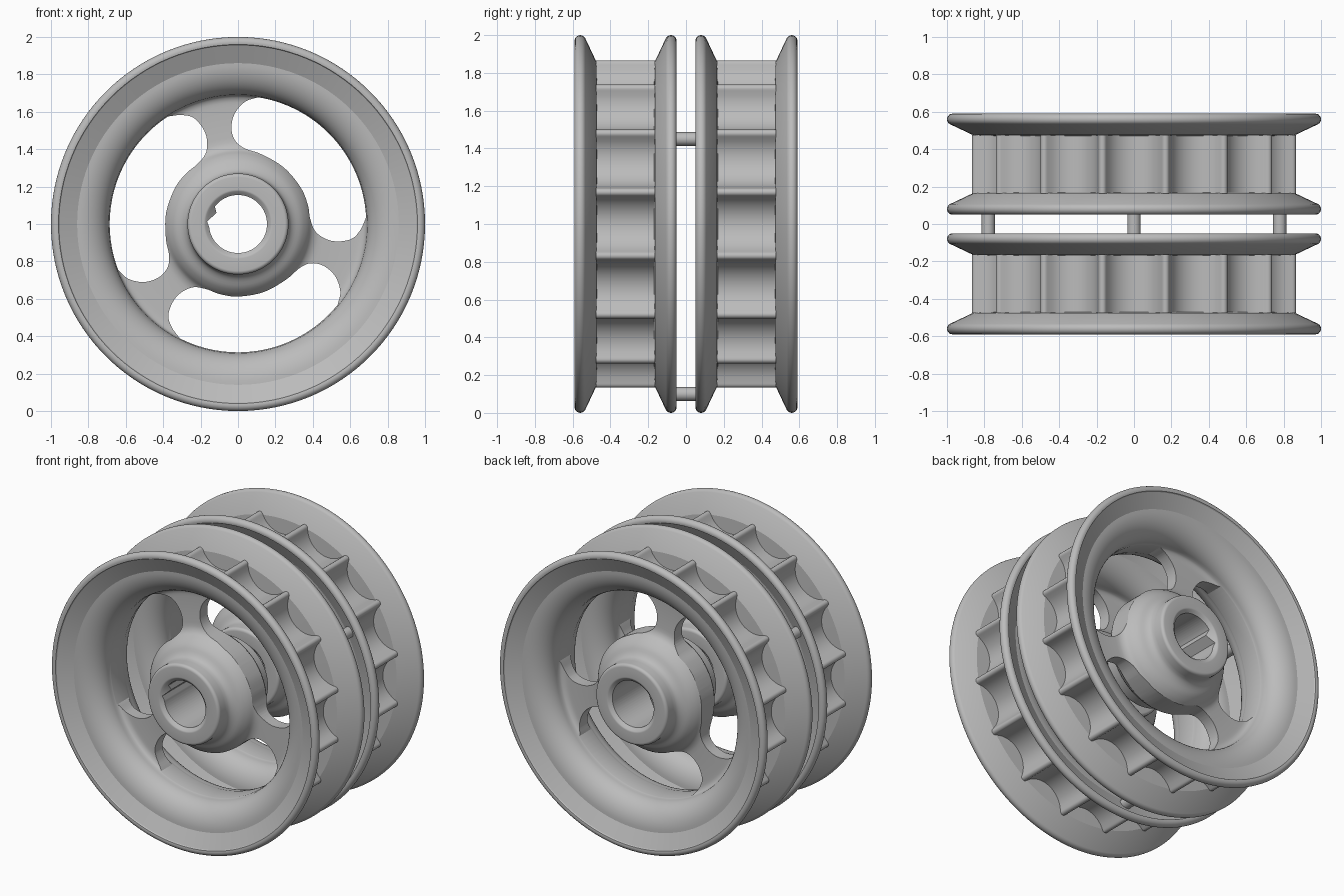
import bpy, bmesh
from math import cos, sin, pi, radians, hypot, atan2
from mathutils import Vector

cube = bpy.data.objects.get("Cube")
if cube:
    bpy.data.objects.remove(cube, do_unlink=True)

grey = bpy.data.materials.new("plain_grey")
grey.use_nodes = True
grey.diffuse_color = (0.5, 0.5, 0.5, 1)
grey.node_tree.nodes["Principled BSDF"].inputs["Base Color"].default_value = (0.5, 0.5, 0.5, 1)

HALF_GAP = 0.32     # distance of each wheel's middle from y = 0
SEGMENTS = 128


def make_object(name, bm, y=0.0):
    bmesh.ops.recalc_face_normals(bm, faces=bm.faces)
    mesh = bpy.data.meshes.new(name)
    bm.to_mesh(mesh)
    bm.free()
    mesh.materials.append(grey)
    obj = bpy.data.objects.new(name, mesh)
    obj.location = (0, y, 1)
    bpy.context.collection.objects.link(obj)
    return obj


def closed_grid(name, sections, y=0.0):
    """Skin a closed ring of closed cross-sections."""
    bm = bmesh.new()
    rows = [[bm.verts.new(p) for p in s] for s in sections]
    n, m = len(rows), len(rows[0])
    for i in range(n):
        a, b = rows[i], rows[(i + 1) % n]
        for j in range(m):
            k = (j + 1) % m
            bm.faces.new((a[j], a[k], b[k], b[j]))
    return make_object(name, bm, y)


def prism(name, outline, depth):
    """Extrude an x-z outline along y."""
    bm = bmesh.new()
    face = bm.faces.new([bm.verts.new((x, -depth, z)) for x, z in outline])
    out = bmesh.ops.extrude_face_region(bm, geom=[face])
    verts = [v for v in out["geom"] if isinstance(v, bmesh.types.BMVert)]
    bmesh.ops.translate(bm, verts=verts, vec=(0, 2 * depth, 0))
    obj = make_object(name, bm)
    obj.hide_render = True
    return obj


def spline(pts, steps=5):
    """Smooth open curve through the points."""
    p = [Vector(q) for q in pts]
    p = [2 * p[0] - p[1]] + p + [2 * p[-1] - p[-2]]
    out = []
    for a, b, c, d in zip(p, p[1:], p[2:], p[3:]):
        for i in range(steps):
            t = i / steps
            out.append(0.5 * (2 * b + (c - a) * t + (2 * a - 5 * b + 4 * c - d) * t * t
                              + (3 * b - a - 3 * c + d) * t ** 3))
    return [tuple(q) for q in out] + [tuple(pts[-1])]


def arc(cx, cy, r, start, end, steps):
    return [(cx + r * cos(radians(start + (end - start) * i / steps)),
             cy + r * sin(radians(start + (end - start) * i / steps))) for i in range(steps + 1)]


def smooth(obj, angle):
    bpy.ops.object.select_all(action='DESELECT')
    obj.select_set(True)
    bpy.context.view_layer.objects.active = obj
    bpy.ops.object.shade_smooth_by_angle(angle=radians(angle))


def cut(obj, cutter):
    mod = obj.modifiers.new("cut", 'BOOLEAN')
    mod.operation = 'DIFFERENCE'
    mod.solver = 'EXACT'
    mod.object = cutter
    bpy.context.view_layer.objects.active = obj
    bpy.ops.object.modifier_apply(modifier=mod.name)
    bpy.data.objects.remove(cutter, do_unlink=True)


# Half profile (radius, y): hub end, bell, web, bowl, flange lip, groove
profile = [(0.12, 0.222), (0.165, 0.258)]
profile += arc(0.185, 0.25, 0.02, 120, 90, 3)
profile += arc(0.25, 0.25, 0.02, 90, 0, 5)
profile += spline([(0.27, 0.20), (0.278, 0.172), (0.30, 0.15), (0.34, 0.127), (0.372, 0.095),
                   (0.395, 0.062), (0.425, 0.045), (0.46, 0.04)], 3)
profile += spline([(0.63, 0.04), (0.66, 0.043), (0.682, 0.055), (0.69, 0.075)], 3)
profile += arc(0.86, 0.075, 0.17, 174, 90, 12)[:-1]
profile[-12:] = [(r, 0.075 + (y - 0.075) * 0.14 / 0.17) for r, y in profile[-12:]]
profile += [(0.86, 0.215), (0.955, 0.261)]
profile += arc(0.97, 0.24, 0.03, 110, -60, 9)
profile += [(0.86, 0.155), (0.74, 0.15)]
full = profile + [(r, -y) for r, y in reversed(profile)]

wheel = closed_grid("front_wheel", [
    [(r * cos(a), y, r * sin(a)) for r, y in full]
    for a in (2 * pi * i / SEGMENTS for i in range(SEGMENTS))])

# Three swept openings between the spokes
outer = arc(0, 0, 0.686, 243, 321, 28)
inner = spline([outer[-1], (0.547, -0.36), (0.52, -0.28), (0.46, -0.225), (0.39, -0.21),
                (0.33, -0.235), (0.26, -0.295), (0.14, -0.363), (0, -0.388), (-0.10, -0.374),
                (-0.17, -0.348), (-0.25, -0.34), (-0.33, -0.39), (-0.372, -0.48),
                (-0.355, -0.55), outer[0]])
opening = outer + inner[1:-1]
for k in range(3):
    c, s = cos(2 * pi * k / 3), sin(2 * pi * k / 3)
    cut(wheel, prism("opening_cutter", [(x * c - z * s, x * s + z * c) for x, z in opening], 0.5))

# Shaft bore with a small key and notch on one side
bore = arc(0, 0, 0.155, -173, 143, 60)
bore += [(-0.115, 0.06), (-0.165, 0.013)]
cut(wheel, prism("bore_cutter", bore, 0.5))
smooth(wheel, 21)
wheel.location.y = -HALF_GAP

# Scalloped drum with sixteen rounded teeth
TEETH = 16
outline = []
for k in range(TEETH):
    a = 2 * pi * k / TEETH
    scallop = [(0.9225 - 0.163 * cos(radians(t)), 0.163 * sin(radians(t))) for t in range(-63, 64, 9)]
    tip = arc(0.862, 0, 0.021, -75, 75, 8)
    for pts, b in ((scallop, a), (tip, a + pi / TEETH)):
        outline += [(u * cos(b) - v * sin(b), u * sin(b) + v * cos(b)) for u, v in pts]
sections = []
for x, z in outline:
    a = atan2(z, x)
    xi, zi = 0.725 * cos(a), 0.725 * sin(a)
    sections.append([(x, -0.157, z), (x, 0.157, z), (xi, 0.14, zi), (xi, -0.14, zi)])
drum = closed_grid("front_toothed_drum", sections, -HALF_GAP)
smooth(drum, 35)

# Matching rear wheel and drum
for part in (wheel, drum):
    twin = part.copy()
    twin.name = part.name.replace("front", "rear")
    twin.location.y = HALF_GAP
    bpy.context.collection.objects.link(twin)

# Three pins joining the wheels
for i, deg in enumerate((30, 150, 270)):
    a = radians(deg)
    bpy.ops.mesh.primitive_cylinder_add(vertices=32, radius=0.036, depth=0.2,
                                        location=(0.9 * cos(a), 0, 1 + 0.9 * sin(a)),
                                        rotation=(pi / 2, 0, 0))
    pin = bpy.context.object
    pin.name = f"joining_pin_{i + 1}"
    pin.data.materials.append(grey)
    smooth(pin, 30)
